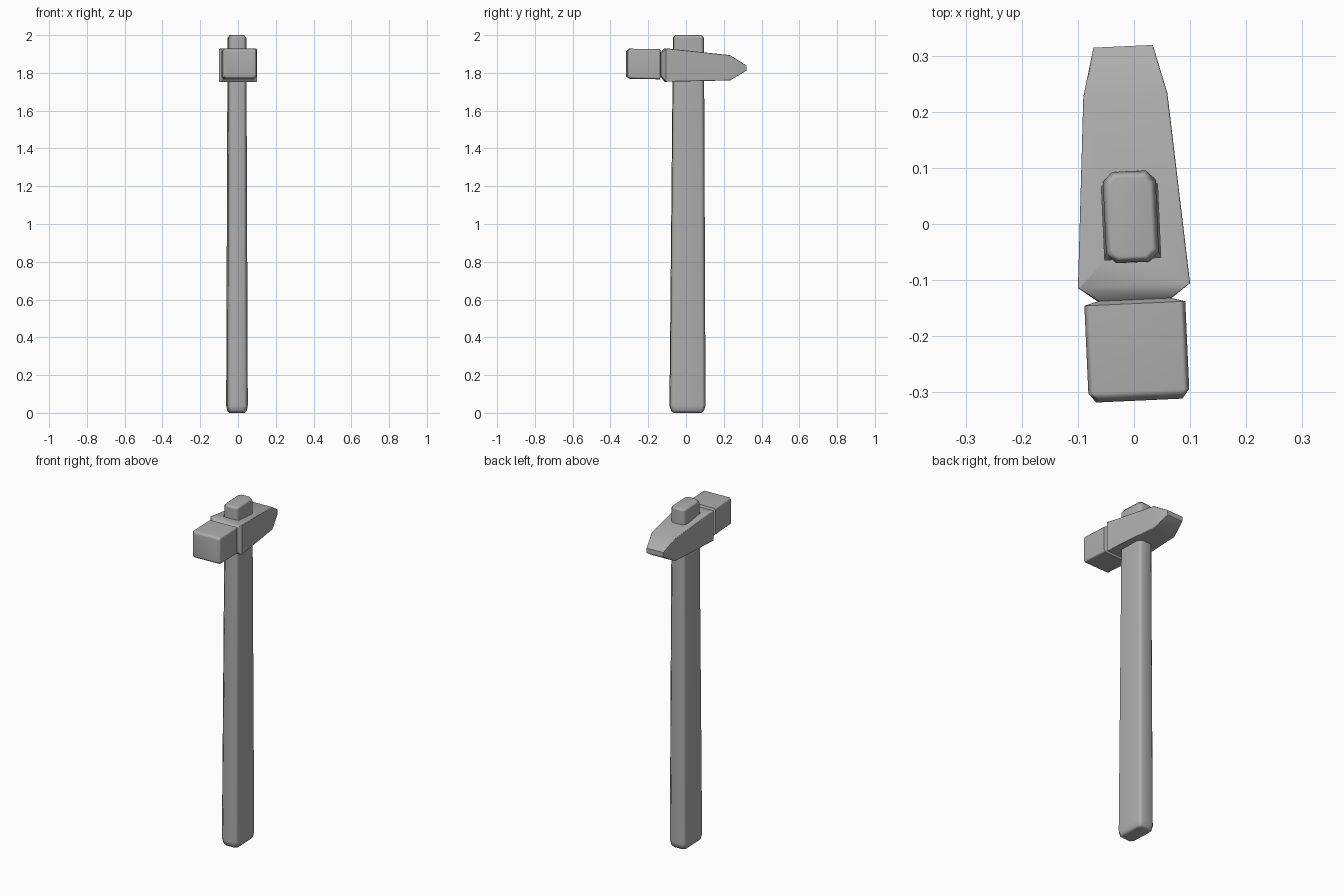
import bpy, bmesh, math
from mathutils import Matrix

if "Cube" in bpy.data.objects:
    bpy.data.objects.remove(bpy.data.objects["Cube"])

# The whole hammer is turned slightly about z
TURN = Matrix.Translation((-0.005, 0, 0)) @ Matrix.Rotation(math.radians(2.6), 4, 'Z')

grey = bpy.data.materials.new("dark_grey")
grey.diffuse_color = (0.42, 0.42, 0.42, 1)
grey.use_nodes = True
grey.node_tree.nodes["Principled BSDF"].inputs["Base Color"].default_value = grey.diffuse_color


def octagon(hu, hv, c):
    """Chamfered rectangle with half sizes hu, hv."""
    return [(hu, -hv + c), (hu, hv - c), (hu - c, hv), (-hu + c, hv),
            (-hu, hv - c), (-hu, -hv + c), (-hu + c, -hv), (hu - c, -hv)]


def loft(name, rings):
    bm = bmesh.new()
    loops = [[bm.verts.new(p) for p in r] for r in rings]
    for a, b in zip(loops, loops[1:]):
        n = len(a)
        for i in range(n):
            bm.faces.new((a[i], a[(i + 1) % n], b[(i + 1) % n], b[i]))
    bm.faces.new(loops[0])
    bm.faces.new(loops[-1])
    bmesh.ops.transform(bm, matrix=TURN, verts=bm.verts)
    bmesh.ops.recalc_face_normals(bm, faces=bm.faces)
    me = bpy.data.meshes.new(name)
    bm.to_mesh(me)
    bm.free()
    me.materials.append(grey)
    ob = bpy.data.objects.new(name, me)
    bpy.context.collection.objects.link(ob)
    return ob


def smooth(ob):
    """Smooth chamfers while the large faces stay flat."""
    bpy.ops.object.select_all(action='DESELECT')
    ob.select_set(True)
    bpy.context.view_layer.objects.active = ob
    bpy.ops.object.shade_smooth_by_angle(angle=math.radians(50))
    weighted = ob.modifiers.new("flat_faces", 'WEIGHTED_NORMAL')
    weighted.keep_sharp = True


# Handle: z, half x, half y, centre y, chamfer
handle_rows = [
    (0.0, 0.038, 0.073, 0.008, 0.014),
    (0.012, 0.049, 0.086, 0.008, 0.017),
    (0.04, 0.054, 0.094, 0.008, 0.019),
    (1.985, 0.047, 0.081, 0.013, 0.017),
    (2.0, 0.036, 0.070, 0.013, 0.013)]
handle = loft("handle", [[(u, v + cy, z) for u, v in octagon(hx, hy, c)]
                         for z, hx, hy, cy, c in handle_rows])

# Head, striking face to wedge tip: y, half x, bottom z, top z, chamfer
head_rows = [
    (-0.315, 0.077, 1.782, 1.915, 0.010),
    (-0.298, 0.090, 1.769, 1.928, 0.010),
    (-0.142, 0.090, 1.766, 1.926, 0.010),
    (-0.135, 0.066, 1.785, 1.907, 0.006),
    (-0.110, 0.100, 1.753, 1.930, 0.003),
    (0.230, 0.075, 1.760, 1.894, 0.003),
    (0.317, 0.053, 1.811, 1.840, 0.002)]
head = loft("hammer_head",
            [[(u, y, v + (lo + hi) / 2) for u, v in octagon(hx, (hi - lo) / 2, c)]
             for y, hx, lo, hi, c in head_rows])

# Square-cornered eye that the handle passes through
eye = loft("eye_cutter", [[(x, y, z) for x, y in
                           ((-0.05, -0.062), (0.05, -0.062), (0.05, 0.07), (-0.05, 0.07))]
                          for z in (1.6, 2.1)])
eye.hide_render = True
eye.hide_viewport = True
cut = head.modifiers.new("eye", 'BOOLEAN')
cut.operation = 'DIFFERENCE'
cut.solver = 'EXACT'
cut.object = eye

smooth(handle)
smooth(head)
